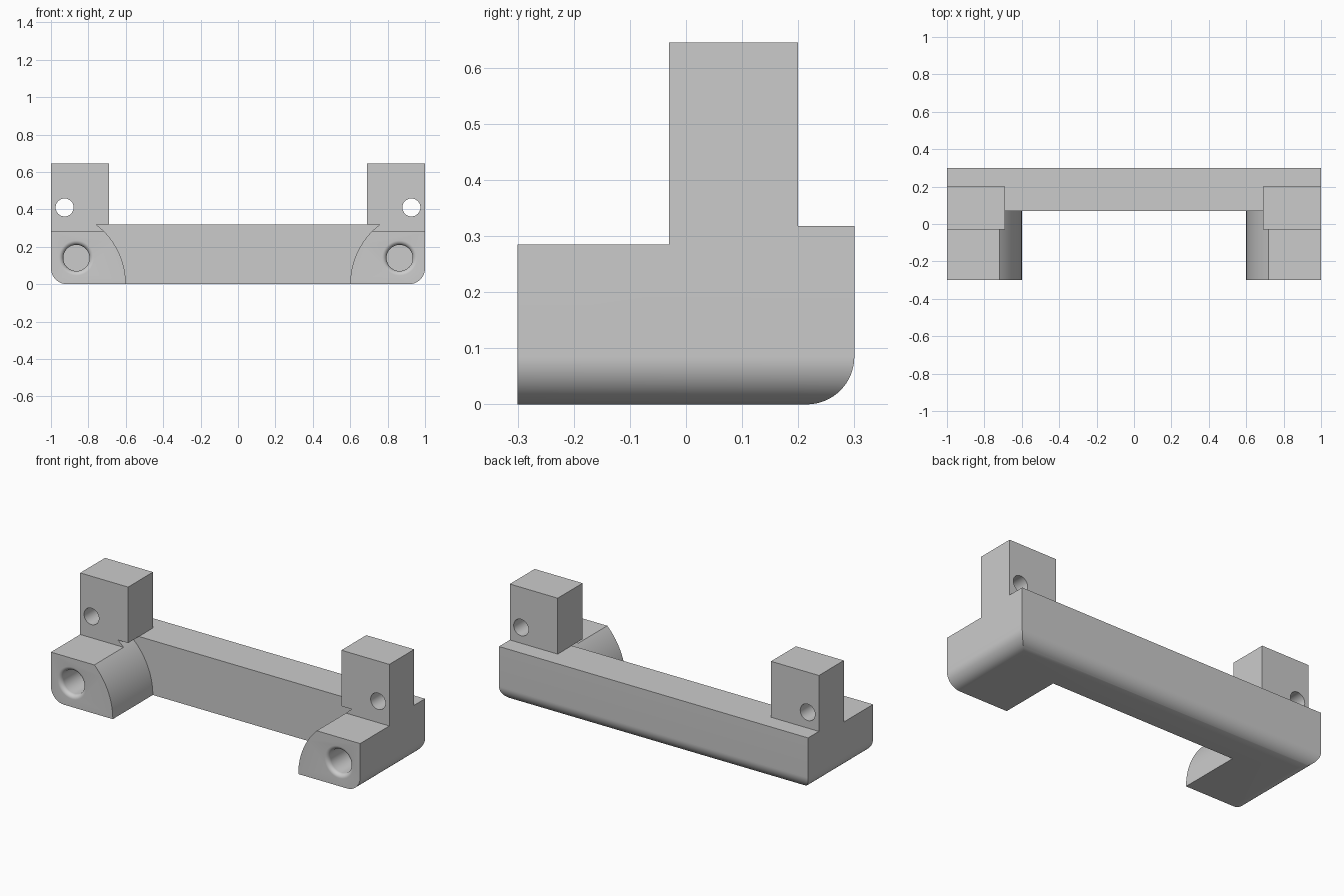
import bpy
import bmesh
from math import sin, cos, pi, asin, radians

cube = bpy.data.objects.get("Cube")
if cube:
    bpy.data.objects.remove(cube, do_unlink=True)

BAR_TOP, FOOT_TOP, TOWER_TOP = 0.318, 0.285, 0.645
DEPTH, BAR_FRONT, TOWER_IN = 0.30, 0.07, 0.69
FILLET, ARC_R = 0.085, 0.40


def arc(cx, cz, r, a0, a1, n=16):
    return [(cx + r * cos(a0 + (a1 - a0) * i / n),
             cz + r * sin(a0 + (a1 - a0) * i / n)) for i in range(n + 1)]


def mirrored(half):
    """Close a right-hand outline with its mirror image."""
    return half + [(-x, z) for x, z in reversed(half)]


def make_object(name, bm):
    bmesh.ops.recalc_face_normals(bm, faces=bm.faces)
    mesh = bpy.data.meshes.new(name)
    bm.to_mesh(mesh)
    bm.free()
    ob = bpy.data.objects.new(name, mesh)
    bpy.context.collection.objects.link(ob)
    return ob


def prism(name, outline, axis, start, end):
    """Extrude an outline along x (outline is y, z) or y (outline is x, z)."""
    bm = bmesh.new()
    place = (lambda u, z: (start, u, z)) if axis == "x" else (lambda u, z: (u, start, z))
    face = bm.faces.new([bm.verts.new(place(u, z)) for u, z in outline])
    top = bmesh.ops.extrude_face_region(bm, geom=[face])
    verts = [v for v in top["geom"] if isinstance(v, bmesh.types.BMVert)]
    step = end - start
    bmesh.ops.translate(bm, verts=verts, vec=(step, 0, 0) if axis == "x" else (0, step, 0))
    return make_object(name, bm)


def lathe(name, profile, x, z, n=48):
    """Turn (radius, y) points round an axis along y."""
    bm = bmesh.new()
    rings = [[bm.verts.new((x + r * cos(2 * pi * i / n), y, z + r * sin(2 * pi * i / n)))
              for i in range(n)] for r, y in profile]
    for a, b in zip(rings, rings[1:]):
        for i in range(n):
            j = (i + 1) % n
            bm.faces.new((a[i], a[j], b[j], b[i]))
    bm.faces.new(rings[0])
    bm.faces.new(rings[-1])
    return make_object(name, bm)


def combine(target, tool, operation):
    mod = target.modifiers.new(tool.name, "BOOLEAN")
    mod.object, mod.operation, mod.solver = tool, operation, "EXACT"
    bpy.context.view_layer.update()
    result = bpy.data.meshes.new_from_object(
        target.evaluated_get(bpy.context.evaluated_depsgraph_get()))
    target.modifiers.clear()
    target.data = result
    bpy.data.objects.remove(tool, do_unlink=True)


# Side profile with the towers, running the full width
side = [(-DEPTH, 0)] + arc(DEPTH - FILLET, FILLET, FILLET, -pi / 2, 0)
side += [(DEPTH, BAR_TOP), (0.20, BAR_TOP), (0.20, TOWER_TOP),
         (-0.03, TOWER_TOP), (-0.03, FOOT_TOP), (-DEPTH, FOOT_TOP)]
bracket = prism("mounting_bracket", side, "x", -1, 1)

# Rounded lower edges at both ends
ends = mirrored(arc(1 - FILLET, FILLET, FILLET, -pi / 2, 0) + [(1, 1)])
combine(bracket, prism("end_rounding", ends, "y", -1, 1), "INTERSECT")

# Opening between the curved feet and between the towers
curve = arc(1, 0, ARC_R, pi, pi - asin(BAR_TOP / ARC_R), 24)
opening = mirrored([(1 - ARC_R, -0.1)] + curve + [(TOWER_IN, BAR_TOP), (TOWER_IN, 1)])
combine(bracket, prism("front_opening", opening, "y", -1, BAR_FRONT), "DIFFERENCE")
gap = mirrored([(TOWER_IN, BAR_TOP), (TOWER_IN, 1)])
combine(bracket, prism("tower_gap", gap, "y", 0.05, 1), "DIFFERENCE")

# Blind sockets with a rounded mouth in the feet, pin holes through the towers
mouth = arc(0.094, -0.276, 0.024, -pi / 2, -pi, 8)
socket = [(0.094, -0.35)] + mouth + [(0.07, 0.0)]
for s in (-1, 1):
    combine(bracket, lathe("socket", socket, s * 0.864, 0.14), "DIFFERENCE")
    combine(bracket, lathe("pin_hole", [(0.048, -0.2), (0.048, 0.4)], s * 0.927, 0.41),
            "DIFFERENCE")

# Plain grey finish
grey = bpy.data.materials.new("plain_grey")
grey.use_nodes = True
colour = (0.6, 0.6, 0.6, 1)
grey.diffuse_color = colour
grey.node_tree.nodes["Principled BSDF"].inputs["Base Color"].default_value = colour
bracket.data.materials.clear()
bracket.data.materials.append(grey)

bpy.ops.object.select_all(action="DESELECT")
bracket.select_set(True)
bpy.context.view_layer.objects.active = bracket
bpy.ops.object.shade_smooth_by_angle(angle=radians(30))
